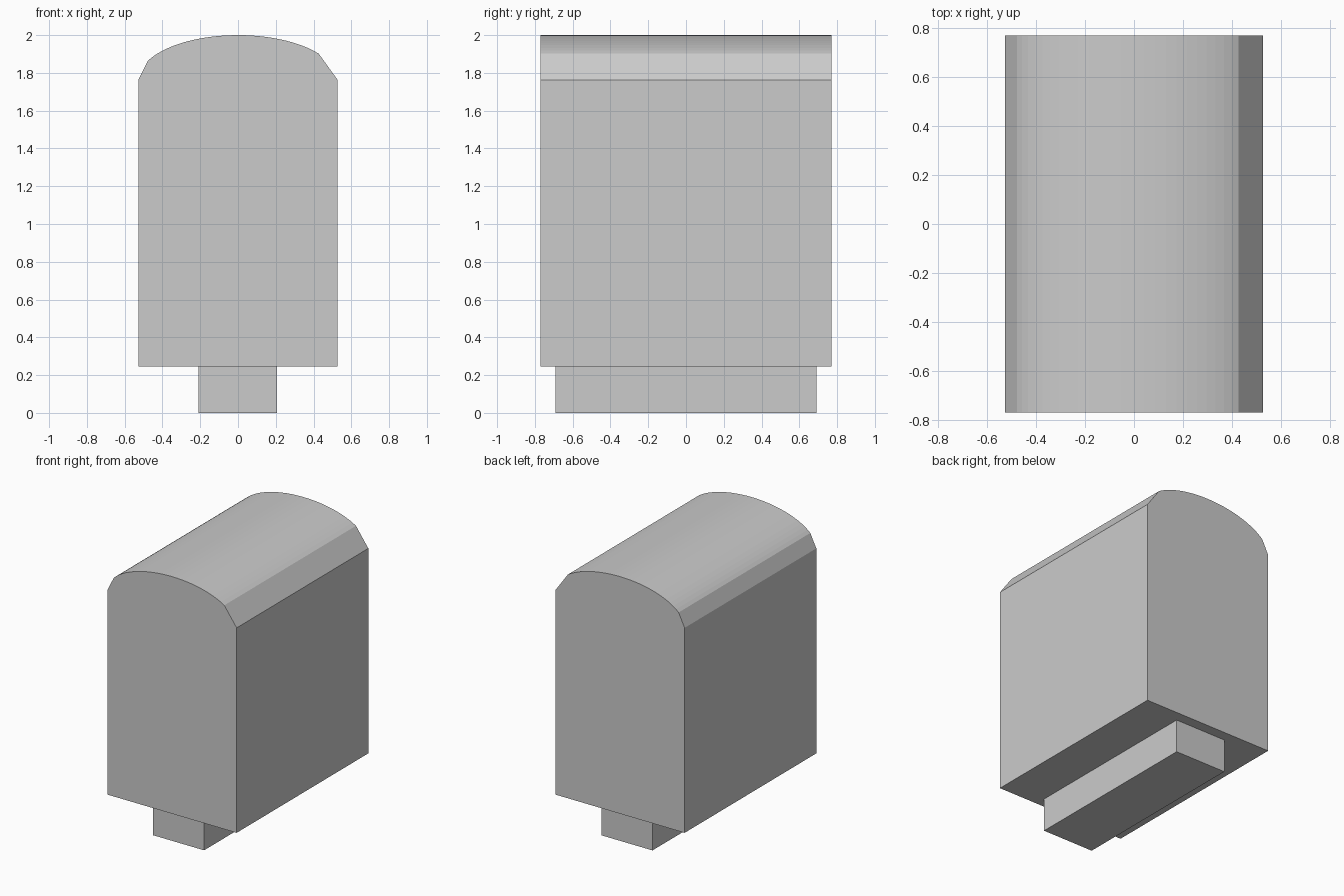
import bpy
import math

if "Cube" in bpy.data.objects:
    bpy.data.objects.remove(bpy.data.objects["Cube"])


def extrude_profile(name, profile, y0, y1):
    """Closed prism from an (x, z) profile listed counter-clockwise seen from the front."""
    n = len(profile)
    verts = [(x, y, z) for y in (y0, y1) for x, z in profile]
    faces = [list(range(n)), list(range(2 * n - 1, n - 1, -1))]
    for i in range(n):
        j = (i + 1) % n
        faces.append([i, i + n, j + n, j])
    mesh = bpy.data.meshes.new(name)
    mesh.from_pydata(verts, [], faces)
    obj = bpy.data.objects.new(name, mesh)
    bpy.context.collection.objects.link(obj)
    return obj


# Body: straight walls with an elliptical crown, wide facets at both shoulders
half_width, spring, rise = 0.528, 1.762, 0.238
angles = [0] + [36 + (155 - 36) * i / 24 for i in range(25)] + [180]
crown = [(half_width * math.cos(math.radians(a)),
          spring + rise * math.sin(math.radians(a))) for a in angles]
extrude_profile("body", [(-half_width, 0.245), (half_width, 0.245)] + crown,
                -0.77, 0.77)

# Base: narrow plinth under the body
extrude_profile("base", [(-0.21, 0), (0.207, 0), (0.207, 0.245), (-0.21, 0.245)],
                -0.692, 0.692)
